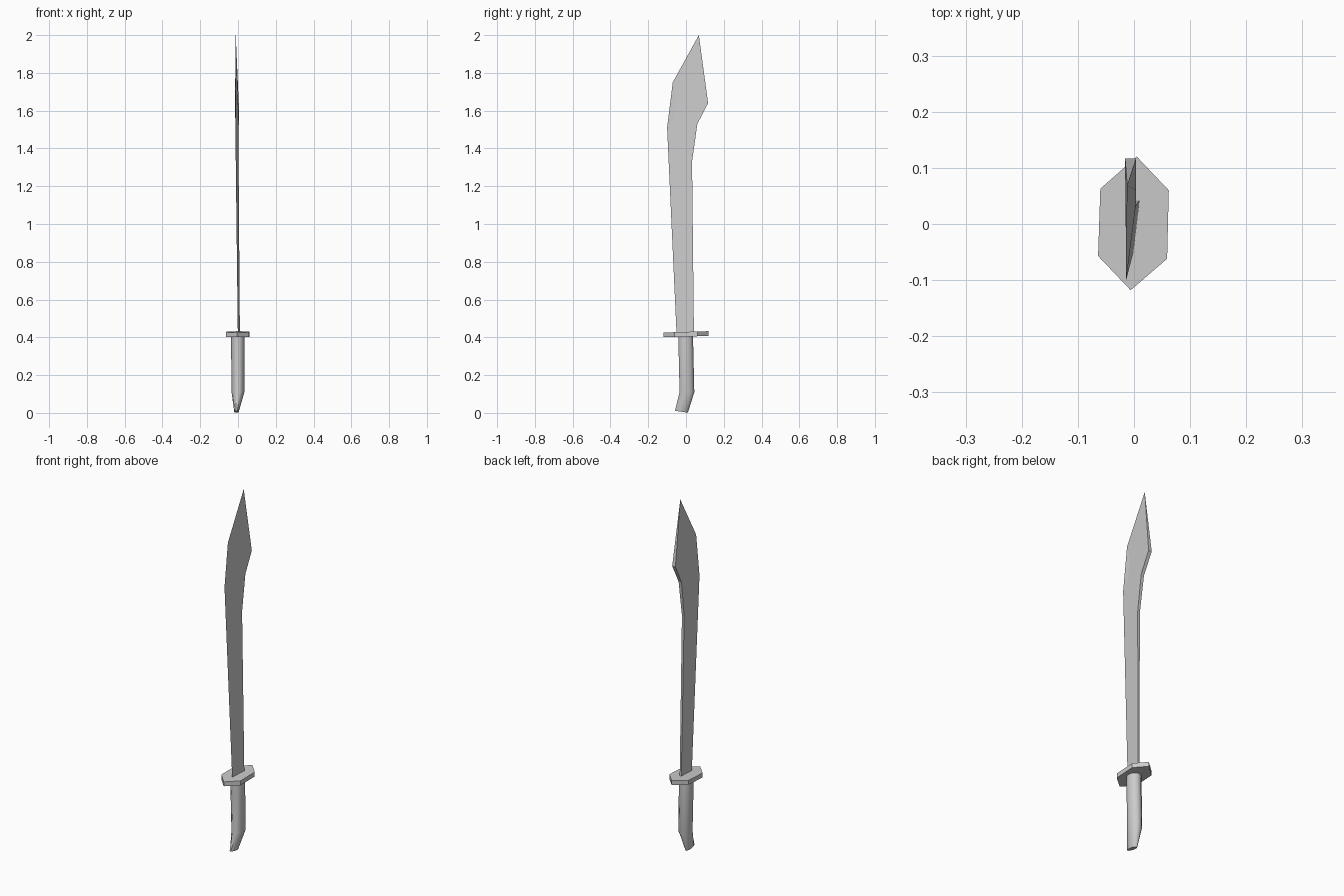
import bpy, bmesh
from math import cos, sin, tau, radians

if "Cube" in bpy.data.objects:
    bpy.data.objects.remove(bpy.data.objects["Cube"])


def loft(name, rings):
    """Skin a stack of equal-length point rings and cap both ends."""
    bm = bmesh.new()
    loops = [[bm.verts.new(p) for p in ring] for ring in rings]
    n = len(loops[0])
    for a, b in zip(loops, loops[1:]):
        for i in range(n):
            j = (i + 1) % n
            bm.faces.new((a[i], a[j], b[j], b[i]))
    bm.faces.new(loops[0])
    bm.faces.new(loops[-1])
    # merge the points where the blade closes to a sharp edge
    bmesh.ops.remove_doubles(bm, verts=bm.verts, dist=1e-5)
    bmesh.ops.recalc_face_normals(bm, faces=bm.faces)
    mesh = bpy.data.meshes.new(name)
    bm.to_mesh(mesh)
    bm.free()
    obj = bpy.data.objects.new(name, mesh)
    bpy.context.collection.objects.link(obj)
    return obj


# Blade: sharp cutting edge on -y, thick spine on +y, leaning slightly to -x
# outline points: (y, z, x centre, half thickness)
outline = [
    (0.042, 0.42, 0.005, 0.005),
    (0.032, 1.33, -0.004, 0.007),
    (0.060, 1.53, -0.005, 0.009),
    (0.117, 1.64, -0.006, 0.010),
    (0.068, 2.00, -0.012, 0.0),
    (-0.070, 1.75, -0.014, 0.0),
    (-0.100, 1.51, -0.014, 0.0),
    (-0.050, 0.42, -0.001, 0.0),
]
blade = loft("blade", [[(x + s * t, y, z) for y, z, x, t in outline] for s in (-1, 1)])

# Guard: six-sided plate, slightly turned and tilted
plate = [(-0.06, 0.063), (0.005, 0.12), (0.062, 0.06),
         (0.059, -0.062), (-0.006, -0.118), (-0.064, -0.057)]
guard = loft("guard", [[(x, y, z + 0.03 * y) for x, y in plate] for z in (0.404, 0.429)])

# Handle: oval grip that bends and narrows to a flat pommel end
# sections: (x centre, y centre, z, x radius, y radius, slope along y)
sections = [
    (-0.008, -0.024, 0.006, 0.012, 0.036, -0.15),
    (0.000, 0.005, 0.11, 0.034, 0.041, 0.0),
    (-0.001, -0.002, 0.41, 0.036, 0.041, 0.03),
]
sides = 10
handle = loft("handle", [
    [(cx + rx * cos(tau * i / sides), cy + ry * sin(tau * i / sides),
      cz + slope * ry * sin(tau * i / sides)) for i in range(sides)]
    for cx, cy, cz, rx, ry, slope in sections])
bpy.context.view_layer.objects.active = handle
handle.select_set(True)
bpy.ops.object.shade_smooth_by_angle(angle=radians(50))
